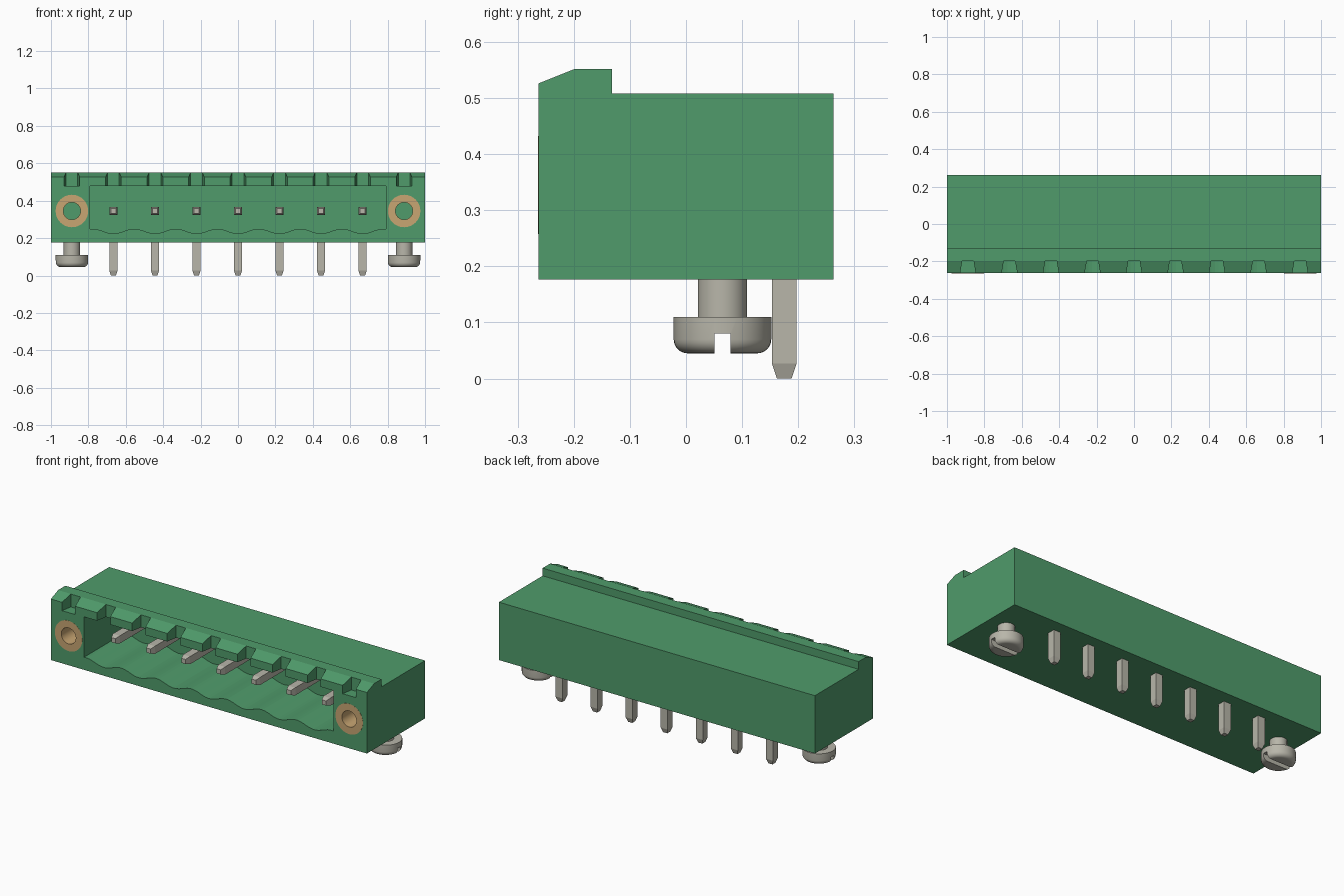
import bpy, bmesh
from math import pi, cos, sin
from mathutils import Vector

cube = bpy.data.objects.get("Cube")
if cube:
    bpy.data.objects.remove(cube, do_unlink=True)


def material(name, rgb):
    m = bpy.data.materials.new(name)
    m.use_nodes = True
    m.diffuse_color = (*rgb, 1)
    m.node_tree.nodes["Principled BSDF"].inputs["Base Color"].default_value = (*rgb, 1)
    return m


GREEN = material("green plastic", (0.08, 0.33, 0.147))
METAL = material("tinned metal", (0.48, 0.468, 0.40))
BRASS = material("brass", (0.58, 0.38, 0.17))
PITCH = 0.222
PIN_Z = 0.345


def loft(name, rings, mat, smooth=False, closed=False):
    """Skin equal-length rings of points; cap the ends unless closed."""
    bm = bmesh.new()
    loops = [[bm.verts.new(p) for p in ring] for ring in rings]
    pairs = list(zip(loops, loops[1:]))
    if closed:
        pairs.append((loops[-1], loops[0]))
    else:
        bm.faces.new(loops[0])
        bm.faces.new(loops[-1])
    n = len(loops[0])
    for a, b in pairs:
        for i in range(n):
            j = (i + 1) % n
            bm.faces.new((a[i], a[j], b[j], b[i]))
    bmesh.ops.recalc_face_normals(bm, faces=bm.faces)
    mesh = bpy.data.meshes.new(name)
    bm.to_mesh(mesh)
    bm.free()
    mesh.materials.append(mat)
    obj = bpy.data.objects.new(name, mesh)
    bpy.context.collection.objects.link(obj)
    if smooth:
        activate(obj)
        bpy.ops.object.shade_smooth_by_angle(angle=0.7)
    return obj


def activate(obj):
    bpy.ops.object.select_all(action='DESELECT')
    obj.select_set(True)
    bpy.context.view_layer.objects.active = obj


def cut(obj, cutter):
    """Subtract the cutter, then discard it."""
    mod = obj.modifiers.new("cut", 'BOOLEAN')
    mod.operation = 'DIFFERENCE'
    mod.solver = 'EXACT'
    mod.object = cutter
    activate(obj)
    bpy.ops.object.modifier_apply(modifier=mod.name)
    bpy.data.objects.remove(cutter, do_unlink=True)


def ring_z(x, y, z, r, n=40):
    return [Vector((x + r * cos(2 * pi * i / n), y + r * sin(2 * pi * i / n), z)) for i in range(n)]


def ring_y(x, y, z, r, n=40):
    return [Vector((x + r * cos(2 * pi * i / n), y, z + r * sin(2 * pi * i / n))) for i in range(n)]


def square_z(x, y, z, h):
    return [Vector((x + a * h, y + b * h, z)) for a, b in ((-1, -1), (1, -1), (1, 1), (-1, 1))]


def square_y(x, y, z, h):
    return [Vector((x + a * h, y, z + b * h)) for a, b in ((-1, -1), (1, -1), (1, 1), (-1, 1))]


# Housing: side profile swept across the width
profile = [(-0.263, 0.177), (0.263, 0.177), (0.263, 0.508), (-0.132, 0.508),
           (-0.132, 0.552), (-0.198, 0.552), (-0.263, 0.526)]
housing = loft("housing", [[Vector((x, y, z)) for y, z in profile] for x in (-1, 1)], GREEN)

# Socket with a scalloped floor, one valley under each pin
steps = 84
xs = [-0.79 + 1.58 * i / steps for i in range(steps + 1)]
outline = [(x, 0.237 - 0.013 * cos(2 * pi * x / PITCH)) for x in xs]
outline += [(0.79, 0.48), (-0.79, 0.48)]
cut(housing, loft("socket_cutter",
                  [[Vector((x, y, z)) for x, z in outline] for y in (-0.3, 0.1)], GREEN))

# Tapered notches along the front rim
for i in range(-4, 5):
    x = i * PITCH
    shape = [(x - 0.048, -0.3), (x + 0.048, -0.3), (x + 0.031, -0.199), (x - 0.031, -0.199)]
    cut(housing, loft("notch_cutter",
                      [[Vector((a, b, z)) for a, b in shape] for z in (0.478, 0.6)], GREEN))

# Bent contact pins with tapered tips
for i in range(-3, 4):
    x = i * PITCH
    loft("solder_pin", [square_z(x, 0.175, 0, 0.013), square_z(x, 0.175, 0.027, 0.022),
                        square_z(x, 0.175, PIN_Z + 0.022, 0.022)], METAL)
    loft("contact_pin", [square_y(x, -0.175, PIN_Z, 0.013), square_y(x, -0.148, PIN_Z, 0.022),
                         square_y(x, 0.16, PIN_Z, 0.022)], METAL)

# Threaded inserts and mounting screws at both ends
for side, x in (("right", -4 * PITCH), ("left", 4 * PITCH)):
    cut(housing, loft("insert_cutter", [ring_y(x, y, PIN_Z, 0.086) for y in (-0.3, 0.0)], GREEN))
    loft(side + "_insert", [ring_y(x, y, PIN_Z, r) for y, r in
                            ((-0.2635, 0.087), (0.001, 0.087), (0.001, 0.046), (-0.2635, 0.046))],
         BRASS, smooth=True, closed=True)

    y = 0.065
    fillet = [(0.07 - 0.025 * cos(t * pi / 12), 0.062 + 0.025 * sin(t * pi / 12)) for t in range(7)]
    head = loft(side + "_screw_head", [ring_z(x, y, z, r) for z, r in fillet + [(0.11, 0.087)]], METAL)
    slot = [(x - 0.1, y - 0.014), (x + 0.1, y - 0.014), (x + 0.1, y + 0.014), (x - 0.1, y + 0.014)]
    cut(head, loft("slot_cutter", [[Vector((a, b, z)) for a, b in slot] for z in (0.02, 0.08)], METAL))
    activate(head)
    bpy.ops.object.shade_smooth_by_angle(angle=0.7)
    loft(side + "_screw_shaft", [ring_z(x, y, z, 0.044) for z in (0.105, 0.2)], METAL, smooth=True)
